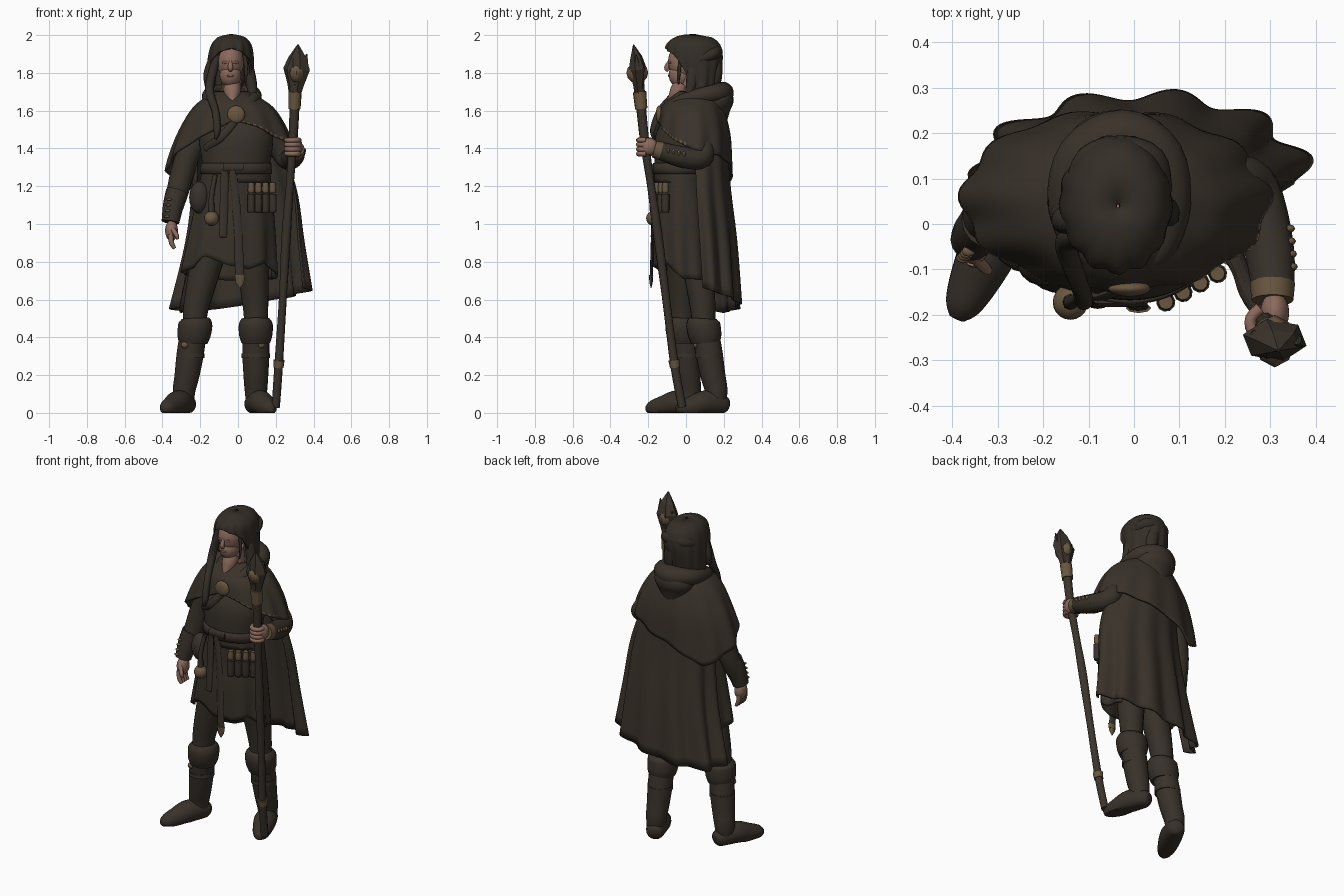
import bpy, bmesh, math
from mathutils import Vector, Matrix


def material(name, rgb):
    m = bpy.data.materials.new(name)
    m.diffuse_color = (*rgb, 1)
    return m


CLOTH = material("dark cloth", (0.041, 0.032, 0.023))
TUNIC = material("tunic cloth", (0.039, 0.031, 0.022))
LEATHER = material("dark leather", (0.040, 0.031, 0.023))
HAIR = material("dark hair", (0.034, 0.027, 0.020))
WOOD = material("staff wood", (0.044, 0.034, 0.025))
SKIN = material("skin", (0.26, 0.145, 0.105))
SHADE = material("face shade", (0.17, 0.098, 0.072))
GOLD = material("aged brass", (0.14, 0.095, 0.05))


def add(name, bm, mat, angle=50):
    bmesh.ops.recalc_face_normals(bm, faces=bm.faces)
    me = bpy.data.meshes.new(name)
    bm.to_mesh(me)
    bm.free()
    me.materials.append(mat)
    for p in me.polygons:
        p.use_smooth = True
    me.set_sharp_from_angle(angle=math.radians(angle))
    ob = bpy.data.objects.new(name, me)
    bpy.context.collection.objects.link(ob)
    return ob


def spline(pts, s):
    """Catmull-Rom through tuples of any length."""
    out = []
    for i in range(len(pts) - 1):
        p0, p1, p2, p3 = pts[max(i - 1, 0)], pts[i], pts[i + 1], pts[min(i + 2, len(pts) - 1)]
        for k in range(s):
            t = k / s
            out.append(tuple(0.5 * (2 * b + (c - a) * t + (2 * a - 5 * b + 4 * c - d) * t * t
                                    + (3 * b - a - 3 * c + d) * t ** 3)
                             for a, b, c, d in zip(p0, p1, p2, p3)))
    return out + [tuple(pts[-1])]


def lookup(table, x):
    """Linear lookup in rows sorted by their first value."""
    if x <= table[0][0]:
        return table[0][1:]
    for a, b in zip(table, table[1:]):
        if x <= b[0]:
            t = (x - a[0]) / max(b[0] - a[0], 1e-6)
            return tuple(p + (q - p) * t for p, q in zip(a[1:], b[1:]))
    return table[-1][1:]


def tube(name, pts, mat, n=14, s=4, sy=1, angle=50):
    """Tube through (x, y, z, radius); never goes below the floor."""
    path = spline(pts, s)
    pos = [Vector(p[:3]) for p in path]
    bm = bmesh.new()
    rings, side = [], None
    for i, p in enumerate(pos):
        t = (pos[min(i + 1, len(pos) - 1)] - pos[max(i - 1, 0)]).normalized()
        if side is None:
            side = t.orthogonal()
        side = (side - t * side.dot(t)).normalized()
        up = t.cross(side)
        ring = []
        for k in range(n):
            a = 2 * math.pi * k / n
            o = (side * math.cos(a) + up * math.sin(a)) * max(path[i][3], 0.001)
            ring.append(bm.verts.new((p.x + o.x, p.y + o.y * sy, max(0, p.z + o.z))))
        rings.append(ring)
    for a, b in zip(rings, rings[1:]):
        for k in range(n):
            bm.faces.new((a[k], a[(k + 1) % n], b[(k + 1) % n], b[k]))
    bm.faces.new(rings[0])
    bm.faces.new(rings[-1])
    return add(name, bm, mat, angle)


def blob(name, c, r, mat, seg=20, rot=0):
    bm = bmesh.new()
    m = Matrix.Translation(c) @ Matrix.Rotation(math.radians(rot), 4, 'Z') @ Matrix.Diagonal((*r, 1))
    bmesh.ops.create_uvsphere(bm, u_segments=seg, v_segments=seg // 2 + 2, radius=1, matrix=m)
    return add(name, bm, mat)


def shell(name, keys, hem, mat, a0=0, a1=360, fold=0, lobes=10, peak=0, n=72, m=18, thick=0.012, trim=None):
    """Draped sheet: rows (z, cx, cy, rx, ry) from the top down; hem rows (degrees, z). 0 degrees is the front."""
    prof = sorted(spline(keys, 5))
    closed = a1 - a0 == 360
    bm = bmesh.new()
    cols = []
    for i in range(n if closed else n + 1):
        deg = a0 + (a1 - a0) * i / n
        a = math.radians(deg)
        low = lookup(hem, deg)[0]
        col = []
        for j in range(m + 1):
            v = j / m
            z = keys[0][0] + (low - keys[0][0]) * v
            cx, cy, rx, ry = lookup(prof, z)
            w = 1 + fold * v * math.cos(lobes * (a - math.radians(peak)))
            col.append(bm.verts.new((cx + rx * w * math.sin(a), cy - ry * w * math.cos(a), z)))
        cols.append(col)
    for i in range(n):
        a, b = cols[i], cols[(i + 1) % len(cols)]
        for j in range(m):
            f = bm.faces.new((a[j], a[j + 1], b[j + 1], b[j]))
            # Stitched hem trim
            if trim and j == m - 1 and i % 2 and trim[0] < 360 * i / n < trim[1]:
                f.material_index = 1
    ob = add(name, bm, mat, 70)
    ob.data.materials.append(GOLD)
    mod = ob.modifiers.new("thickness", 'SOLIDIFY')
    mod.thickness, mod.offset = thick, 0
    return ob


# Tunic body, skirt and belt
shell("tunic_body", [(1.66, -.03, .03, .06, .06), (1.6, -.02, .02, .15, .1), (1.47, -.01, -.02, .19, .135),
                     (1.3, -.01, -.03, .172, .13), (1.22, -.01, -.03, .178, .13)], [(0, 1.22)], TUNIC)
shell("tunic_skirt", [(1.28, -.01, -.03, .175, .13), (1.1, -.02, -.02, .2, .14), (.95, -.03, -.02, .22, .15),
                      (.7, -.05, -.01, .25, .155)],
      [(0, .78), (25, .76), (50, .8), (90, .71), (180, .7), (270, .74), (305, .77), (325, .83), (360, .78)],
      TUNIC, fold=.045, lobes=9)
shell("belt", [(1.322, -.01, -.03, .18, .139), (1.265, -.01, -.03, .185, .141)], [(0, 1.265)], LEATHER, m=2)
tube("buckle", [(-.08, -.175, 1.3, .02), (.03, -.175, 1.3, .02)], LEATHER, n=8, sy=.4)

# Long cape, shoulder cape and hood
shell("long_cape", [(1.55, -.02, .05, .2, .155), (1.2, .035, .06, .265, .168), (.9, .04, .08, .3, .18),
                    (.5, .025, .105, .37, .18)],
      [(70, .68), (100, .65), (150, .6), (200, .55), (240, .53), (285, .56)], CLOTH, 88, 280,
      fold=.075, lobes=11, peak=170, n=110)
shell("shoulder_cape", [(1.7, -.03, .05, .085, .09), (1.66, -.03, .045, .15, .13), (1.6, -.025, .035, .22, .165),
                        (1.47, -.025, .04, .292, .192), (1.32, -.03, .035, .338, .205), (1.18, -.05, .035, .34, .21)],
      [(0, 1.55), (25, 1.52), (50, 1.46), (90, 1.395), (135, 1.36), (180, 1.29), (218, 1.18), (270, 1.3),
       (310, 1.42), (340, 1.5), (360, 1.55)], CLOTH, fold=.03, lobes=11, n=110, trim=(8, 80))
tube("hood_collar", [(-.02, -.1, 1.59, .026), (.055, -.06, 1.635, .032), (.085, .04, 1.67, .04), (.06, .15, 1.69, .05),
                     (-.025, .195, 1.695, .058), (-.12, .15, 1.69, .05), (-.15, .04, 1.67, .04),
                     (-.11, -.06, 1.635, .032), (-.02, -.1, 1.59, .026)], CLOTH, n=16)
tube("hood_drape", [(-.03, .13, 1.72, .07), (-.03, .15, 1.66, .125), (-.03, .16, 1.59, .1), (-.03, .185, 1.51, .035)],
     CLOTH, n=24, sy=.8)
blob("brooch", (-.01, -.142, 1.58), (.047, .018, .047), GOLD)
tube("chest_strap", [(-.02, -.14, 1.54, .02), (-.09, -.16, 1.46, .022), (-.17, -.1, 1.4, .02)], LEATHER, sy=.4)

# Head
tube("neck", [(-.03, .03, 1.6, .055), (-.035, .02, 1.78, .052)], SKIN)
tube("open_collar_skin", [(-.032, -.02, 1.74, .046), (-.03, -.05, 1.69, .042), (-.03, -.088, 1.645, .014)], SKIN)
blob("head", (-.04, -.005, 1.86), (.072, .09, .1), SKIN, 28)
blob("jaw", (-.04, -.03, 1.79), (.058, .062, .068), SKIN, 24)
tube("nose", [(-.04, -.086, 1.865, .008), (-.04, -.102, 1.828, .014), (-.04, -.092, 1.812, .01)], SKIN, n=8)
blob("mouth", (-.04, -.09, 1.784), (.024, .005, .006), SHADE, 10)
for sx in (-1, 1):
    blob("eye", (-.04 + sx * .029, -.086, 1.856), (.018, .005, .008), SHADE, 10, sx * 18)

# Hair: cap open at the face, plus loose locks
shell("hair", [(2.0, -.035, .04, .004, .004), (1.99, -.035, .04, .06, .08), (1.95, -.035, .04, .1, .135),
               (1.88, -.038, .045, .115, .145), (1.79, -.04, .055, .118, .12), (1.64, -.035, .055, .115, .09)],
      [(0, 1.93), (32, 1.91), (52, 1.88), (70, 1.75), (84, 1.69), (180, 1.68), (276, 1.68), (290, 1.75), (308, 1.88),
       (328, 1.91), (360, 1.93)], HAIR, fold=.035, lobes=13, n=110)
tube("hair_band", [(.065, .07, 1.87, .02), (.04, .14, 1.9, .032), (-.03, .155, 1.91, .04), (-.1, .14, 1.9, .032),
                   (-.135, .07, 1.87, .02)], HAIR)
for pts in ([(-.1, -.03, 1.92, .02), (-.135, -.03, 1.8, .024), (-.15, -.05, 1.7, .024), (-.12, -.135, 1.6, .02),
             (-.11, -.17, 1.5, .02), (-.12, -.17, 1.45, .008)],
            [(-.12, 0, 1.9, .025), (-.15, .01, 1.8, .032), (-.155, 0, 1.73, .022)],
            [(.03, -.03, 1.93, .012), (.043, -.035, 1.82, .009), (.038, -.04, 1.74, .004)],
            [(.05, .03, 1.85, .028), (.07, .03, 1.75, .03), (.08, .01, 1.66, .02)],
            [(-.01, .155, 1.85, .04), (0, .15, 1.77, .04), (-.01, .15, 1.7, .02)]):
    tube("hair_lock", pts, HAIR, n=10)

# Legs and boots: knee, ankle and foot direction for each side
for hip, knee, ankle, toe in (((-.1, -.02), (-.225, -.02), (-.285, .02), (-.378, -.18)),
                              ((.06, .03), (.094, .09), (.095, .16), (.168, -.02))):
    h, k, an, t = (Vector(v) for v in (hip, knee, ankle, toe))
    mid = h.lerp(k, .6)
    tube("trouser_leg", [(*h, 1.05, .1), (*mid, .76, .083), (*k, .54, .066), (*k, .42, .06)], TUNIC, 18)
    tube("boot_shaft", [(*k.lerp(an, .1), .46, .07), (*k.lerp(an, .45), .32, .072), (*k.lerp(an, .75), .2, .066),
                        (*an, .12, .06), (*an, .05, .052)], LEATHER, 18)
    tube("boot_cuff", [(*k, .5, .074), (*k, .47, .09), (*k.lerp(an, .15), .41, .088), (*k.lerp(an, .2), .37, .076)],
         LEATHER, 18, angle=70)
    c, d = k.lerp(an, .45), (t - an).normalized()
    tube("boot_strap", [(*c, .29, .075), (*c, .315, .075)], LEATHER, 18, 1)
    blob("boot_buckle", (c.x + d.x * .07, c.y - .066, .36), (.021, .016, .018), GOLD, 8)
    tube("boot_foot", [(*(an - d * .065), .04, .032), (*(an - d * .035), .045, .052), (*an.lerp(t, .3), .055, .065),
                       (*an.lerp(t, .7), .035, .056), (*t, .025, .04), (*(t + d * .03), .02, .018)], LEATHER, 18)

# Hanging arm
tube("lowered_sleeve", [(-.17, .03, 1.52, .055), (-.265, .04, 1.36, .062), (-.315, .02, 1.19, .06),
                        (-.356, -.03, 1.02, .042)], TUNIC, 18)
tube("lowered_bracer", [(-.322, .005, 1.17, .06), (-.342, -.015, 1.1, .055), (-.358, -.035, 1.01, .047)], LEATHER, 16)
for i in range(4):
    blob("bracer_lace", (-.364 - i * .004, -.06 - i * .005, 1.13 - i * .03), (.016, .012, .007), GOLD, 8)
blob("lowered_hand", (-.352, -.045, .965), (.034, .044, .055), SKIN)
for i in range(4):
    y = -.08 + i * .021
    tube("finger", [(-.357, y, .945, .0135), (-.352, y - .004, .9, .0135), (-.335, y - .004, .87, .009)], SKIN, 8, 3)
tube("thumb", [(-.35, -.075, .98, .013), (-.325, -.1, .94, .012), (-.32, -.1, .92, .007)], SKIN, 8)

# Raised arm holding the staff
tube("raised_sleeve", [(.13, .04, 1.52, .05), (.22, .09, 1.4, .058), (.265, .07, 1.345, .058), (.3, -.05, 1.36, .052),
                       (.308, -.14, 1.39, .042)], TUNIC, 18)
tube("raised_bracer", [(.285, .0, 1.35, .058), (.3, -.07, 1.367, .054), (.307, -.15, 1.393, .046)], LEATHER, 16)
tube("cuff_trim", [(.305, -.13, 1.386, .05), (.305, -.168, 1.397, .046)], GOLD, 16, 1)
for i in range(4):
    blob("bracer_lace", (.343 + i * .002, -.01 - i * .028, 1.37 + i * .006), (.012, .009, .014), GOLD, 8)
blob("raised_hand", (.31, -.195, 1.41), (.032, .046, .046), SKIN)
for i in range(4):
    pts = []
    for ang in range(-10, 251, 52):
        a = math.radians(ang)
        pts.append((.29 + .034 * math.cos(a), -.218 - .034 * math.sin(a), 1.372 + i * .024, .0135))
    tube("gripping_finger", pts, SKIN, 8, 3)

# Staff with brass bands and a faceted head
STAFF = [(.2, -.02, .03, .022), (.215, -.06, .25, .023), (.237, -.105, .6, .021), (.256, -.15, .95, .025),
         (.274, -.185, 1.2, .021), (.29, -.217, 1.42, .024), (.3, -.24, 1.64, .027), (.303, -.25, 1.74, .03)]
tube("staff", STAFF, WOOD, 10)
by_z = sorted((p[2], p[0], p[1]) for p in STAFF)
for lo, hi, r in ((.24, .28, .027), (1.61, 1.7, .033)):
    tube("staff_band", [(*lookup(by_z, lo), lo, r), (*lookup(by_z, hi), hi, r + .003)], GOLD, 10, 1)
tube("staff_head", [(.301, -.248, 1.69, .034), (.306, -.251, 1.74, .046), (.31, -.256, 1.82, .073),
                    (.316, -.264, 1.88, .05), (.318, -.278, 1.95, .004)], WOOD, 6, 1, .66, 10)
for dx, dy, z in ((.045, 0, 1.9), (-.02, -.02, 1.89), (-.045, .01, 1.86)):
    tube("staff_prong", [(.31 + dx * .5, -.257 + dy, 1.8, .03), (.312 + dx * .9, -.26 + dy, 1.85, .024),
                         (.315 + dx * 1.1, -.265 + dy, z, .003)], WOOD, 5, 1, .7, 10)
blob("staff_core", (.31, -.258, 1.8), (.045, .058, .055), GOLD, 8)

# Belt gear
for i in range(4):
    x, y = .07 + i * .038, -.172 + i * .021
    tube("vial", [(x, y, 1.06, .016), (x, y, 1.075, .021), (x, y, 1.16, .021)], LEATHER, 10, 2)
    tube("vial_cap", [(x, y, 1.165, .015), (x, y, 1.18, .019), (x, y, 1.22, .016)], GOLD, 10, 2)
blob("flask", (-.14, -.172, 1.03), (.039, .039, .039), GOLD)
tube("flask_cord", [(-.12, -.16, 1.26, .012), (-.14, -.172, 1.15, .014), (-.14, -.172, 1.06, .018)], LEATHER, 8)
blob("pouch", (-.205, -.085, 1.14), (.055, .05, .085), LEATHER, 16, -30)
tube("short_strap", [(-.07, -.17, 1.29, .02), (-.075, -.172, 1.1, .022), (-.08, -.18, .93, .02)], LEATHER, 8, sy=.35)
tube("long_strap", [(-.03, -.172, 1.29, .02), (-.005, -.175, 1.05, .022), (.01, -.184, .7, .024)], LEATHER, 8, sy=.35)
tube("strap_tip", [(.01, -.185, .73, .028), (.01, -.185, .69, .022), (.01, -.185, .66, .003)], GOLD, 8, 1, .4)
